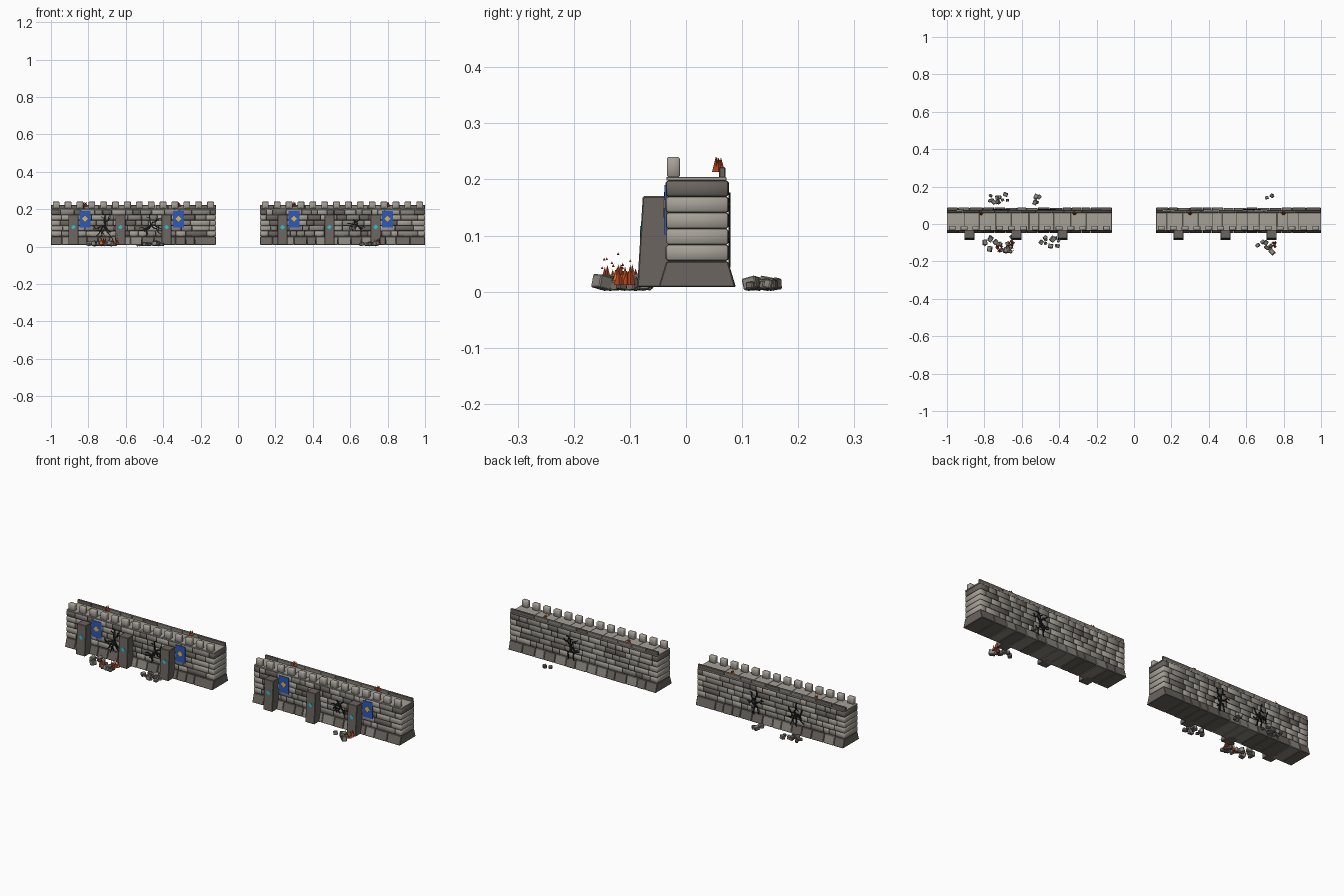
import bpy, bmesh, math, random
from mathutils import Matrix, Vector, Euler

random.seed(11)
if "Cube" in bpy.data.objects:
    bpy.data.objects.remove(bpy.data.objects["Cube"])


def material(name, rgb):
    m = bpy.data.materials.new(name)
    m.use_nodes = True
    m.diffuse_color = (*rgb, 1)
    m.node_tree.nodes["Principled BSDF"].inputs["Base Color"].default_value = (*rgb, 1)
    return m


LIGHT = material("light stone", (0.38, 0.357, 0.312))
MID = material("grey stone", (0.25, 0.234, 0.206))
DARK = material("dark stone", (0.145, 0.129, 0.113))
MORTAR = material("mortar", (0.045, 0.04, 0.035))
BLACK = material("crack black", (0.008, 0.008, 0.008))
BLUE = material("banner blue", (0.025, 0.10, 0.50))
GOLD = material("gold", (0.88, 0.5, 0.05))
CYAN = material("cyan gem", (0.02, 0.56, 0.74))
RED = material("ember red", (0.50, 0.06, 0.015))
ORANGE = material("flame orange", (0.85, 0.17, 0.03))


def finish(bm, name, mats, bevel=0, smooth=False):
    """Turn a bmesh into an object, with optional chamfered edges."""
    bmesh.ops.recalc_face_normals(bm, faces=bm.faces[:])
    for f in bm.faces:
        f.smooth = smooth
    me = bpy.data.meshes.new(name)
    bm.to_mesh(me)
    bm.free()
    for m in mats:
        me.materials.append(m)
    ob = bpy.data.objects.new(name, me)
    bpy.context.collection.objects.link(ob)
    if bevel:
        mod = ob.modifiers.new("chamfer", "BEVEL")
        mod.width, mod.segments = bevel, 1
    return ob


def prism(bm, x0, x1, profile, mat=0):
    """Extrude a (y, z) outline along x."""
    a, b = [[bm.verts.new((x, y, z)) for y, z in profile] for x in (x0, x1)]
    faces = [bm.faces.new(a), bm.faces.new(b[::-1])]
    n = len(a)
    for i in range(n):
        faces.append(bm.faces.new((a[i], b[i], b[(i + 1) % n], a[(i + 1) % n])))
    for f in faces:
        f.material_index = mat


def box(bm, x0, x1, y0, y1, z0, z1, mat=0):
    prism(bm, x0, x1, [(y0, z0), (y1, z0), (y1, z1), (y0, z1)], mat)


def diamond(bm, x, y, z, w, h, t):
    """Thin lozenge plate facing the front."""
    pts = [(x - w, z), (x, z - h), (x + w, z), (x, z + h)]
    a, b = [[bm.verts.new((px, q, pz)) for px, pz in pts] for q in (y - t, y)]
    bm.faces.new(a)
    bm.faces.new(b)
    for i in range(4):
        bm.faces.new((a[i], b[i], b[(i + 1) % 4], a[(i + 1) % 4]))


def spike(bm, x, y, z, r, h, mat):
    """Four-sided flame."""
    res = bmesh.ops.create_cone(bm, cap_ends=True, segments=4, radius1=r, radius2=0, depth=h,
                                matrix=Matrix.Translation((x, y, z + h / 2)))
    for f in {f for v in res["verts"] for f in v.link_faces}:
        f.material_index = mat


def splits(x0, x1, lo, hi):
    """Cut a run into stones of random length."""
    xs = [x0]
    while x1 - xs[-1] > hi + lo:
        xs.append(xs[-1] + random.uniform(lo, hi))
    return list(zip(xs, xs[1:] + [x1]))


HALF = 0.441
FRONT, BACK = -0.035, 0.075
STONES = [LIGHT, MID, DARK]

for side, cx in (("right", -0.559), ("left", 0.559)):
    x0, x1 = cx - HALF, cx + HALF

    # dark core showing in the joints
    bm = bmesh.new()
    box(bm, x0 + 0.003, x1 - 0.003, FRONT + 0.003, BACK - 0.003, 0.012, 0.2)
    finish(bm, side + "_wall_core", [MORTAR])

    # sloping base stones, dark at both ends
    bm = bmesh.new()
    for a, b in splits(x0, x1, 0.045, 0.075):
        j = random.uniform(0, 0.002)
        shade = 2 if a == x0 or b == x1 else random.choice([1, 2, 2])
        prism(bm, a + 0.0008, b - 0.0008, [(-0.048 - j, 0.008), (0.087 + j, 0.008),
              (BACK, 0.054), (FRONT, 0.054)], shade)
    finish(bm, side + "_base_stones", STONES, 0.002)

    # five courses: full-depth end stones, front and back laid separately between
    bm = bmesh.new()
    for row in range(5):
        z0 = 0.0555 + row * 0.0286
        z1 = z0 + 0.0272
        e0, e1 = x0 + random.uniform(0.03, 0.07), x1 - random.uniform(0.03, 0.07)
        for a, b in ((x0, e0), (e1, x1)):
            box(bm, a, b, FRONT, BACK, z0, z1, 2 if row == 4 else 0)
        for near in (FRONT, BACK):
            for a, b in splits(e0, e1, 0.032, 0.085):
                j = random.uniform(-0.0015, 0.0015)
                box(bm, a + 0.0008, b - 0.0008, near + j, 0.02, z0, z1,
                    random.choice([0, 0, 1, 1, 1, 2]))
    finish(bm, side + "_wall_stones", STONES, 0.003, True)

    # walkway slabs
    bm = bmesh.new()
    for a, b in splits(x0, x1, 0.05, 0.1):
        box(bm, a + 0.0004, b - 0.0004, FRONT, BACK - 0.003, 0.198, 0.2045)
    finish(bm, side + "_walkway", [LIGHT], 0.001)

    # merlons along the front
    bm = bmesh.new()
    for i in range(14):
        x = x0 + 0.028 + i * 0.0635
        box(bm, x - 0.018, x + 0.018, -0.034, -0.011, 0.204, 0.24)
    finish(bm, side + "_merlons", [LIGHT], 0.0025, True)

    # low kerb along the back
    bm = bmesh.new()
    for a, b in splits(x0, x1, 0.06, 0.1):
        shade = 2 if a == x0 or b == x1 else random.choice([1, 1, 2])
        box(bm, a + 0.0006, b - 0.0006, 0.059, 0.07, 0.203, 0.222, shade)
    finish(bm, side + "_rear_kerb", STONES, 0.0015)

    # buttresses with gems
    bm, gems = bmesh.new(), bmesh.new()
    for dx in (-0.321, -0.07, 0.177):
        x = cx + dx
        prism(bm, x - 0.027, x + 0.027, [(-0.087, 0.008), (-0.02, 0.008), (-0.02, 0.17), (-0.077, 0.17)])
        diamond(gems, x, -0.0805, 0.104, 0.013, 0.013, 0.0018)
    finish(bm, side + "_buttresses", [DARK], 0.002)
    finish(gems, side + "_gems", [CYAN])

    # banners with emblems, and a flame on the kerb behind each
    cloth, emblem, flame = bmesh.new(), bmesh.new(), bmesh.new()
    for dx in (-0.259, 0.241):
        x = cx + dx
        box(cloth, x - 0.029, x + 0.029, -0.0385, -0.035, 0.102, 0.19)
        diamond(emblem, x, -0.0385, 0.148, 0.016, 0.016, 0.0015)
        for k in range(5):
            t = k * math.tau / 5
            spike(flame, x + 0.006 * math.cos(t), 0.058 + 0.005 * math.sin(t), 0.213,
                  0.007, random.uniform(0.022, 0.028), k == 2)
    finish(cloth, side + "_banners", [BLUE])
    finish(emblem, side + "_banner_emblems", [GOLD])
    finish(flame, side + "_wall_flames", [RED, ORANGE])


# cracks: jagged branches with side twigs
def crack(bm, cx, cz, y, wide, tall, branches):
    def stroke(p, q, w):
        d = q - p
        m = (Matrix.Translation(((p.x + q.x) / 2, y, (p.y + q.y) / 2))
             @ Matrix.Rotation(-math.atan2(d.y, d.x), 4, "Y")
             @ Matrix.Diagonal((d.length + w / 2, 0.003, w, 1)))
        bmesh.ops.create_cube(bm, size=1, matrix=m)

    for i in range(branches):
        ang = math.tau * i / branches + random.uniform(-0.3, 0.3)
        p = Vector((cx, cz))
        for k in range(4):
            a = ang + random.uniform(-0.9, 0.9)
            q = p + Vector((wide * math.cos(a), tall * math.sin(a))) / 3.3
            q.y = min(max(q.y, 0.045), 0.175)
            stroke(p, q, 0.0075 - 0.001 * k)
            if k == 1:
                stroke(q, q + Vector((math.cos(a + 1.1), math.sin(a + 1.1))) * wide / 3, 0.004)
            p = q


for name, x, wide, tall in (("first", -0.71, 0.058, 0.064), ("second", -0.465, 0.058, 0.064),
                            ("third", 0.635, 0.05, 0.032)):
    bm = bmesh.new()
    crack(bm, x, 0.113, -0.0375, wide, tall, 7)
    crack(bm, x, 0.113, 0.0775, 0.045, 0.068, 7)
    finish(bm, name + "_cracks", [BLACK])

# fallen rubble: centre x, centre y, spread x, spread y, count
HEAPS = [(-0.72, -0.11, 0.08, 0.042, 18), (-0.46, -0.095, 0.07, 0.032, 11),
         (-0.73, 0.135, 0.07, 0.024, 11), (-0.515, 0.122, 0.015, 0.028, 4),
         (0.70, -0.12, 0.04, 0.03, 8), (0.725, 0.145, 0.03, 0.012, 3)]
bm = bmesh.new()
for hx, hy, sx, sy, n in HEAPS:
    for i in range(n):
        s = random.uniform(0.012, 0.025)
        m = (Matrix.Translation((hx + random.uniform(-sx, sx), hy + random.uniform(-sy, sy), 0.005 + s * 0.6))
             @ Euler((random.uniform(-0.3, 0.3), random.uniform(-0.3, 0.3), random.uniform(0, 3))).to_matrix().to_4x4()
             @ Matrix.Diagonal((s * 1.2, s, s, 1)))
        res = bmesh.ops.create_cube(bm, size=1, matrix=m)
        shade = random.choice([1, 1, 1, 2])
        for f in {f for v in res["verts"] for f in v.link_faces}:
            f.material_index = shade
low = min(v.co.z for v in bm.verts)
bmesh.ops.translate(bm, vec=(0, 0, -low), verts=bm.verts[:])
finish(bm, "rubble", STONES, 0.002)

# fires burning in the rubble, with drifting embers
bm = bmesh.new()
for fx, fy, n in ((-0.725, -0.13, 7), (-0.66, -0.105, 9), (0.742, -0.11, 6)):
    for i in range(n):
        spike(bm, fx + random.uniform(-0.016, 0.016), fy + random.uniform(-0.016, 0.016), 0.012,
              0.009, random.uniform(0.022, 0.038), i % 2)
for i in range(9):
    spike(bm, random.uniform(-0.74, -0.63), random.uniform(-0.16, -0.09),
          random.uniform(0.04, 0.068), 0.0025, 0.005, i % 2)
finish(bm, "ground_fire", [RED, ORANGE])
